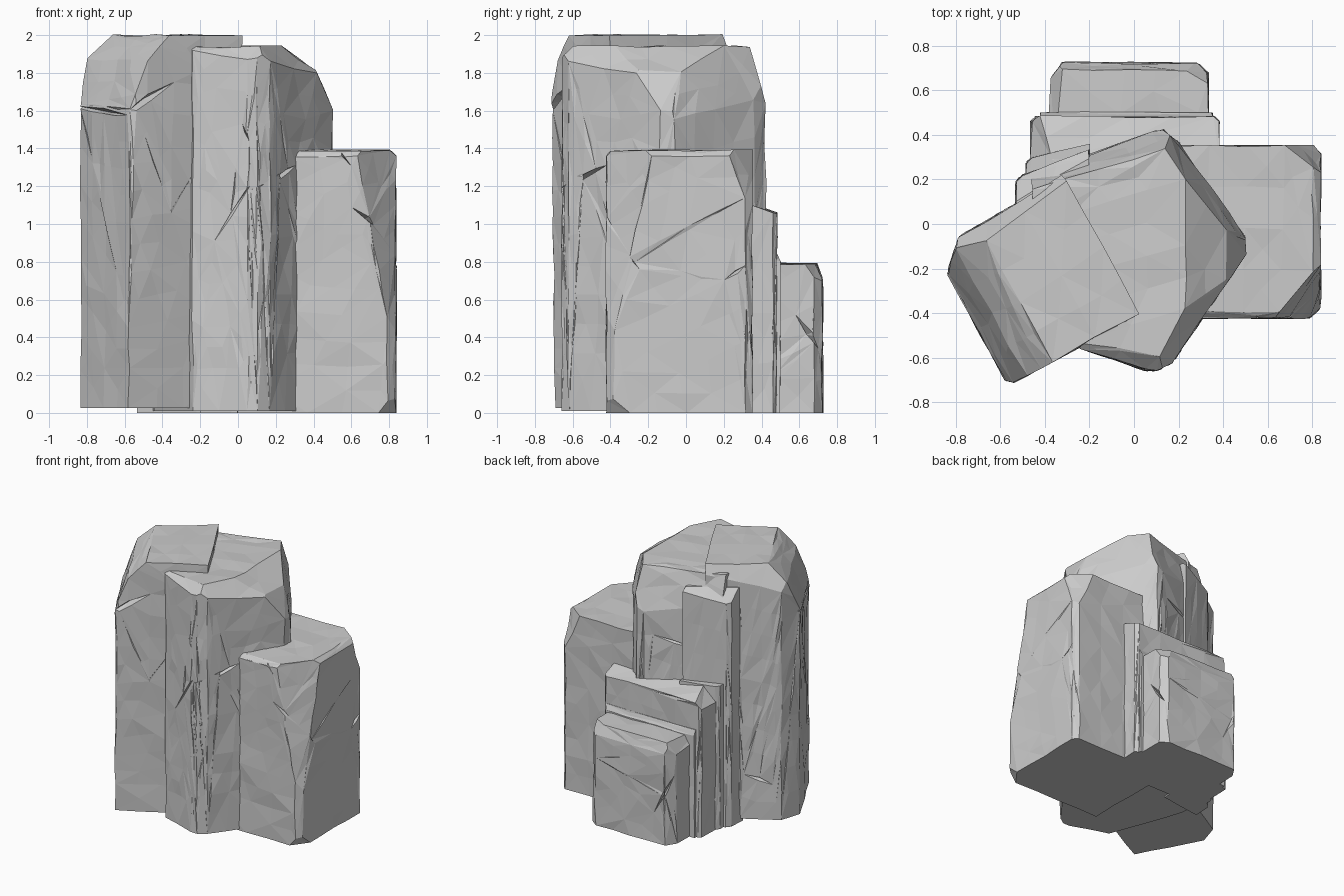
import bpy, bmesh, random
from mathutils import Vector as V

if "Cube" in bpy.data.objects:
    bpy.data.objects.remove(bpy.data.objects["Cube"])

random.seed(4)


def prism(poly, z0, z1):
    bm = bmesh.new()
    lo = [bm.verts.new((x, y, z0)) for x, y in poly]
    hi = [bm.verts.new((x, y, z1)) for x, y in poly]
    bm.faces.new(lo)
    bm.faces.new(hi)
    n = len(poly)
    for i in range(n):
        j = (i + 1) % n
        bm.faces.new((lo[i], lo[j], hi[j], hi[i]))
    return bm


def slice_off(bm, a, b, c):
    """Cut away everything outside the plane through three points."""
    a, b, c = V(a), V(b), V(c)
    mid = sum((v.co for v in bm.verts), V()) / len(bm.verts)
    n = (b - a).cross(c - a).normalized()
    if n.dot(mid - a) > 0:
        n = -n
    r = bmesh.ops.bisect_plane(bm, geom=bm.verts[:] + bm.edges[:] + bm.faces[:],
                               plane_co=a, plane_no=n, clear_outer=True)
    edges = [e for e in r['geom_cut'] if isinstance(e, bmesh.types.BMEdge)]
    if len(edges) > 2:
        bmesh.ops.contextual_create(bm, geom=edges)


def crack_cutter(p, q, out, width, depth):
    """Lens-shaped wedge running from p to q, its edge pointing inwards."""
    p, q, out = V(p), V(q), V(out).normalized()
    side = (q - p).cross(out).normalized() * width
    m = (p + q) / 2
    bm = bmesh.new()
    for co in (p, q, m + out * .03 + side, m + out * .03 - side,
               m - out * depth, p + out * .03, q + out * .03):
        bm.verts.new(co)
    bmesh.ops.convex_hull(bm, input=bm.verts[:])
    bmesh.ops.recalc_face_normals(bm, faces=bm.faces[:])
    me = bpy.data.meshes.new("crack_cutter")
    bm.to_mesh(me)
    ob = bpy.data.objects.new("crack_cutter", me)
    ob.hide_render = True
    bpy.context.collection.objects.link(ob)
    return ob


def rock(name, poly, z0, z1, cuts=(), cracks=(), jitter=.006):
    bm = prism(poly, z0, z1)
    for c in cuts:
        slice_off(bm, *c)
    bmesh.ops.recalc_face_normals(bm, faces=bm.faces[:])
    me = bpy.data.meshes.new(name)
    bm.to_mesh(me)
    bm.free()
    ob = bpy.data.objects.new(name, me)
    bpy.context.collection.objects.link(ob)
    cutters = [crack_cutter(*c) for c in cracks]
    for k in cutters:
        m = ob.modifiers.new("crack", 'BOOLEAN')
        m.operation, m.solver, m.object = 'DIFFERENCE', 'EXACT', k
    dg = bpy.context.evaluated_depsgraph_get()
    bm = bmesh.new()
    bm.from_mesh(ob.evaluated_get(dg).to_mesh())
    ob.modifiers.clear()
    for k in cutters:
        bpy.data.objects.remove(k)
    # break the faces into irregular chipped facets
    bmesh.ops.remove_doubles(bm, verts=bm.verts[:], dist=.003)
    for _ in range(3):
        bmesh.ops.triangulate(bm, faces=bm.faces[:])
        longs = [e for e in bm.edges if e.calc_length() > random.uniform(.2, .34)]
        bmesh.ops.subdivide_edges(bm, edges=longs, cuts=1)
    bmesh.ops.triangulate(bm, faces=bm.faces[:])
    for v in bm.verts:
        d = V([random.uniform(-jitter, jitter) for _ in range(3)])
        if v.co.z < z0 + .01:
            d.z = 0
        v.co += d
    bm.to_mesh(me)
    bm.free()
    return ob


# Tall left column with a broad rounded-off shoulder
rock("left_column",
     [(-.835, -.22), (-.785, -.06), (-.53, .09), (-.32, .22), (.02, -.40),
      (-.53, -.715), (-.575, -.70)], .025, 2.0,
     cuts=[((-.67, -.07, 2), (-.43, -.50, 2), (-.78, -.15, 1.87)),
           ((-.78, -.15, 1.87), (-.54, -.58, 1.87), (-.84, -.22, 1.62)),
           ((-.78, -.06, 1.82), (-.32, .22, 1.93), (-.35, .16, 2.0)),
           ((.03, -.40, 1.92), (-.02, -.43, 2.0), (-.28, -.575, 1.99))],
     cracks=[((-.62, -.74, 1.57), (-.33, -.60, 1.76), (.48, -.87, .1), .03, .05),
             ((-.85, -.18, 1.62), (-.57, -.72, 1.57), (-.88, -.48, 0), .025, .04),
             ((-.35, -.62, 1.12), (-.34, -.61, 1.0), (.48, -.87, 0), .012, .03),
             ((-.74, -.03, .30), (-.55, .08, .38), (-.5, .85, 0), .02, .04)])

# Central column, leaning against the left one
rock("centre_column",
     [(-.24, -.555), (.05, -.655), (.10, -.655), (.17, -.62), (.50, -.14), (.50, -.06),
      (.20, .36), (.13, .42), (.08, .41), (-.46, .22), (-.45, 0)], .01, 1.94,
     cuts=[((.5, -.3, 1.6), (.5, .1, 1.6), (.41, 0, 1.81)),
           ((.41, 0, 1.81), (.41, .1, 1.81), (.23, 0, 1.94)),
           ((.05, -.655, 1.87), (-.24, -.555, 1.92), (.0, -.57, 1.94)),
           ((.17, -.62, 1.86), (.46, -.19, 1.79), (.14, -.55, 1.94)),
           ((.5, -.06, 1.56), (.20, .36, 1.66), (.22, .22, 1.92)),
           ((.1, .415, 1.62), (-.46, .22, 1.72), (.1, .32, 1.94))],
     cracks=[((-.13, -.595, .90), (.06, -.655, 1.2), (.1, -1, 0), .012, .03),
             ((.06, -.66, 1.18), (.31, -.42, 1.31), (.8, -.58, 0), .014, .03),
             ((-.3, .28, 1.36), (.02, .39, 1.44), (-.33, .94, 0), .025, .04),
             ((.02, -.645, 1.53), (.06, -.655, 1.44), (.1, -1, 0), .012, .03)])

# Shorter right column with a split-off front corner
rock("right_column",
     [(.0, -.42), (.79, -.42), (.835, -.38), (.835, .31), (.80, .35), (.0, .35)], 0, 1.39,
     cuts=[((.63, -.42, 1.39), (.835, -.17, 1.39), (.79, -.42, .5)),
           ((.68, .35, 1.39), (.835, .22, 1.39), (.835, .33, 1.08)),
           ((.835, 0, 1.36), (.835, .2, 1.36), (.80, 0, 1.39)),
           ((.3, -.42, 1.36), (.6, -.42, 1.36), (.3, -.39, 1.39)),
           ((.835, -.38, .08), (.74, -.42, 0), (.835, -.30, 0))],
     cracks=[((.59, -.43, 1.10), (.78, -.41, .96), (.3, -.95, 0), .02, .04),
             ((.53, -.42, 1.40), (.60, -.42, 1.31), (0, -1, .2), .012, .03),
             ((.835, -.30, .84), (.835, -.25, .76), (1, 0, 0), .012, .02),
             ((.835, .20, .70), (.835, .34, .80), (1, .2, 0), .015, .03)])

# Stepped slabs at the back
rock("upper_back_slab",
     [(-.46, .15), (-.46, .46), (-.44, .48), (.36, .48), (.38, .46), (.38, .15)], 0, 1.12,
     cuts=[((-.4, .475, 1.06), (.3, .475, 1.06), (0, .38, 1.09)),
           ((-.46, .3, 1.0), (-.46, .45, 1.0), (-.40, .4, 1.08))])
rock("back_corner_step",
     [(-.42, .3), (-.42, .50), (.35, .50), (.35, .3)], 0, .84,
     cuts=[((-.4, .50, .80), (.3, .50, .80), (0, .48, .84))], jitter=.004)
rock("lower_back_slab",
     [(-.38, .3), (-.375, .65), (-.32, .722), (.28, .722), (.33, .68), (.33, .3)], 0, .79,
     cuts=[((-.3, .722, .71), (.3, .722, .71), (0, .69, .79)),
           ((-.38, .5, .72), (-.375, .65, .70), (-.33, .6, .79)),
           ((.33, .69, .70), (.27, .73, .70), (.28, .66, .79))],
     cracks=[((-.37, .67, .55), (-.22, .725, .22), (-.4, .9, 0), .015, .04),
             ((.33, .58, .52), (.31, .72, .32), (.9, .4, 0), .02, .04),
             ((.05, .725, .60), (.30, .722, .52), (0, 1, 0), .012, .03)])

# Narrow slivers wedged behind the left column
rock("side_sliver",
     [(-.53, .05), (-.53, .19), (-.50, .22), (-.2, .33), (-.2, .1)], 0, 1.84,
     cuts=[((-.53, .19, 1.76), (-.25, .31, 1.80), (-.4, .18, 1.84))], jitter=.004)
rock("low_sliver",
     [(-.485, .1), (-.485, .27), (-.46, .30), (-.2, .36), (-.2, .1)], 0, 1.12, jitter=.004)
